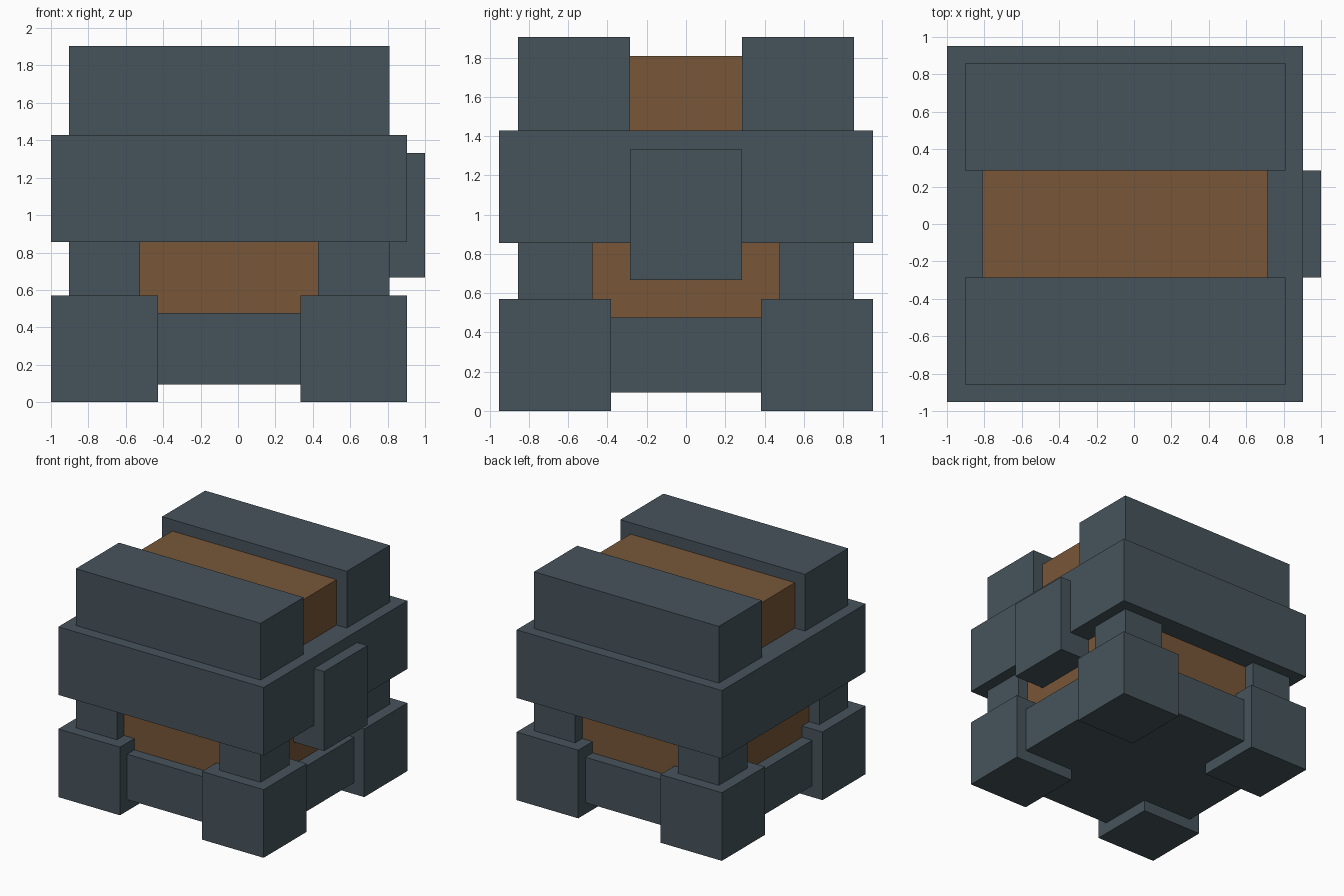
import bpy

cube = bpy.data.objects.get("Cube")
if cube:
    bpy.data.objects.remove(cube, do_unlink=True)

U = 0.0952          # one grid step of the blocky design
CENTRE_X = -U / 2   # the latch sticks out one step on +x


def material(name, rgb):
    mat = bpy.data.materials.new(name)
    mat.use_nodes = True
    mat.diffuse_color = (*rgb, 1)
    bsdf = next(n for n in mat.node_tree.nodes if n.type == 'BSDF_PRINCIPLED')
    bsdf.inputs["Base Color"].default_value = (*rgb, 1)
    return mat


slate = material("slate metal", (0.061, 0.088, 0.105))
wood = material("brown wood", (0.188, 0.095, 0.040))


def box(name, mat, x, y, z):
    """Box from (low, high) ranges in grid steps."""
    ranges = (x, y, z)
    bpy.ops.mesh.primitive_cube_add(size=1)
    ob = bpy.context.object
    ob.name = ob.data.name = name
    ob.scale = [(hi - lo) * U for lo, hi in ranges]
    ob.location = [(hi + lo) / 2 * U for lo, hi in ranges]
    ob.location.x += CENTRE_X
    bpy.ops.object.transform_apply(location=True, rotation=False, scale=True)
    ob.data.materials.append(mat)
    return ob


def span(a, b, side):
    return tuple(sorted((a * side, b * side)))


# Base, wooden body and wide rim
box("base_slab", slate, (-9, 9), (-9, 9), (1, 5))
box("body_core", wood, (-8, 8), (-8, 8), (5, 9))
box("rim", slate, (-10, 10), (-10, 10), (9, 15))

# Feet and the posts above them, one at each corner
for sx, side in ((-1, "right"), (1, "left")):
    for sy, end in ((-1, "front"), (1, "back")):
        box(f"{end}_{side}_foot", slate, span(4, 10, sx), span(4, 10, sy), (0, 6))
        box(f"{end}_{side}_post", slate, span(5, 9, sx), span(5, 9, sy), (6, 9))

# Lid: two bands with a lower wooden strip between
for sy, end in ((-1, "front"), (1, "back")):
    box(f"{end}_lid_band", slate, (-9, 9), span(3, 9, sy), (15, 20))
box("lid_strip", wood, (-8, 8), (-3, 3), (15, 19))

# Latch on the side
box("latch", slate, (8, 11), (-3, 3), (7, 14))
